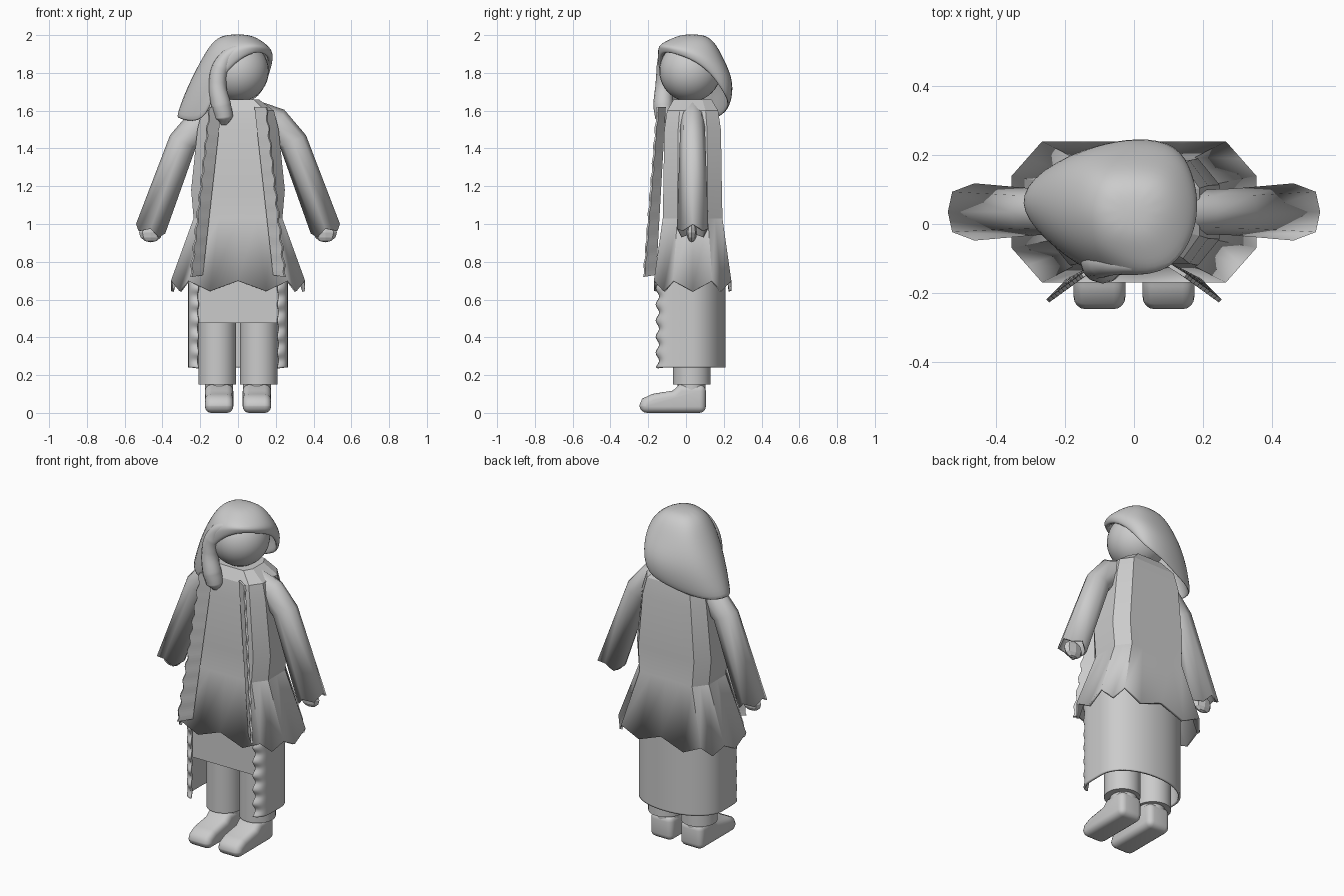
import bpy, bmesh
from math import sin, cos, pi, radians
from mathutils import Vector

if "Cube" in bpy.data.objects:
    bpy.data.objects.remove(bpy.data.objects["Cube"])


def finish(obj, smooth=None):
    bpy.ops.object.select_all(action='DESELECT')
    obj.select_set(True)
    bpy.context.view_layer.objects.active = obj
    if smooth:
        bpy.ops.object.shade_smooth_by_angle(angle=radians(smooth))
    return obj


def loft(name, rings, closed=True, cap_start=False, cap_end=False, smooth=None):
    """Skin a list of equal-length point rings."""
    bm = bmesh.new()
    vs = [[bm.verts.new(p) for p in r] for r in rings]
    n = len(rings[0])
    for a, b in zip(vs, vs[1:]):
        for i in range(n if closed else n - 1):
            j = (i + 1) % n
            bm.faces.new((a[i], a[j], b[j], b[i]))
    if cap_start:
        bm.faces.new(vs[0][::-1])
    if cap_end:
        bm.faces.new(vs[-1])
    bmesh.ops.recalc_face_normals(bm, faces=bm.faces)
    me = bpy.data.meshes.new(name)
    bm.to_mesh(me)
    bm.free()
    obj = bpy.data.objects.new(name, me)
    bpy.context.collection.objects.link(obj)
    return finish(obj, smooth)


def thicken(obj, t, offset=-1):
    m = obj.modifiers.new("thickness", 'SOLIDIFY')
    m.thickness, m.offset = t, offset


def subsurf(obj, levels=2):
    m = obj.modifiers.new("smooth", 'SUBSURF')
    m.levels = m.render_levels = levels


# Head
bpy.ops.mesh.primitive_uv_sphere_add(segments=32, ring_count=20, radius=0.163, location=(0, 0.022, 1.81))
bpy.context.object.name = "head"
finish(bpy.context.object, 60)

# Hair mass: crown, upper, middle and hem rings swept to one shoulder
crown = Vector((-0.005, 0.03, 2.005))
mid = [(.188, .04, 1.92), (.17, .13, 1.89), (.11, .195, 1.87), (0, .205, 1.87),
       (-.1, .195, 1.87), (-.165, .15, 1.88), (-.195, .05, 1.885), (-.17, -.04, 1.895),
       (-.11, -.11, 1.92), (0, -.145, 1.95), (.1, -.145, 1.95), (.165, -.06, 1.94)]
low = [(.192, .05, 1.89), (.175, .15, 1.83), (.13, .24, 1.77), (.02, .265, 1.75),
       (-.12, .24, 1.73), (-.24, .18, 1.73), (-.28, .06, 1.73), (-.24, -.05, 1.74),
       (-.15, -.125, 1.75), (-.09, -.15, 1.9), (.08, -.155, 1.935), (.165, -.065, 1.92)]
hem = [(.185, .05, 1.86), (.165, .15, 1.78), (.125, .23, 1.66), (0, .24, 1.62),
       (-.13, .21, 1.575), (-.29, .16, 1.55), (-.355, .06, 1.57), (-.28, -.04, 1.535),
       (-.17, -.12, 1.54), (-.11, -.145, 1.78), (.07, -.15, 1.915), (.155, -.065, 1.9)]


def toward(f, dz):
    return [crown + Vector(((p[0] - crown.x) * f, (p[1] - crown.y) * f, dz)) for p in mid]


hair = loft("hair", [toward(.3, 0), toward(.68, -.028), mid, low, hem], cap_start=True, smooth=60)
thicken(hair, 0.025)
subsurf(hair)

# Front lock sweeping around the face
cu = bpy.data.curves.new("front_lock", 'CURVE')
cu.dimensions, cu.bevel_depth, cu.bevel_resolution, cu.use_fill_caps = '3D', 0.046, 4, True
path = [(.15, -.05, 1.925, .2), (.11, -.09, 1.928, .35), (.04, -.115, 1.93, .45), (-.04, -.112, 1.9, .75),
        (-.09, -.11, 1.83, 1), (-.108, -.115, 1.74, 1), (-.09, -.12, 1.63, 1.15),
        (-.075, -.115, 1.565, 1.05), (-.075, -.11, 1.525, .3)]
sp = cu.splines.new('BEZIER')
sp.bezier_points.add(len(path) - 1)
for bp, (x, y, z, r) in zip(sp.bezier_points, path):
    bp.co, bp.radius = (x, y, z), r
    bp.handle_left_type = bp.handle_right_type = 'AUTO'
bpy.context.collection.objects.link(bpy.data.objects.new("front_lock", cu))

# Tunic: chamfered-box rings with a zigzag hem (u, v, hem drop)
CY = 0.035
quarter = [(1, 0, 1), (1, .51, 0), (.875, .755, 1), (.75, 1, 0), (.42, 1, 1)]
mirrored = [(-u, v, d) for u, v, d in quarter[::-1]]
half = quarter + [(0, 1, 0)] + mirrored
outline = half + [(-u, -v, d) for u, v, d in half[1:-1]]
tunic_rings = []
for hx, hy, z in [(.355, .205, .7), (.235, .158, 1.03), (.248, .155, 1.18), (.215, .15, 1.5),
                  (.19, .135, 1.6), (.11, .1, 1.66)]:
    drop = .055 if z == .7 else 0
    tunic_rings.append([(u * hx, CY + v * hy, z - d * drop) for u, v, d in outline])
thicken(loft("tunic", tunic_rings, cap_end=True, smooth=17), 0.015)

# Inner garment below the tunic
bpy.ops.mesh.primitive_cube_add(size=1, location=(0, -.015, .68))
bpy.context.object.name = "inner_garment"
bpy.context.object.scale = (.435, .22, .41)

# Open-front skirt: round back, squarer front, wavy front edges
N, rows, end = 64, 60, radians(150)
skirt_rings = []
for r in range(rows + 1):
    z = .24 + .54 * r / rows
    ring = []
    for i in range(N + 1):
        t = -end + 2 * end * i / N
        s, c = sin(t), cos(t)
        e = .95 if c > 0 else .32
        x = .265 * abs(s) ** e * (1 if s > 0 else -1)
        y = .025 + .185 * abs(c) ** e * (1 if c > 0 else -1)
        if i in (0, N):
            x += .006 * sin(z * 2 * pi / .085) * s
        y += .012 * sin(z * 2 * pi / .085) * max(0, -c) ** 2
        ring.append((x, y, z))
    skirt_rings.append(ring)
thicken(loft("skirt", skirt_rings, closed=False, smooth=50), 0.012)

for s, side in ((-1, "left"), (1, "right")):
    # Wavy lapel trim down the tunic front
    rings = []
    for k in range(67):
        f = k / 66
        w = .0045 * sin(f * 2 * pi * 10)
        rings.append([(s * (.09 + .1 * f), -.112 - .05 * f, 1.62 - .89 * f),
                      (s * (.15 + .1 * f + w), -.15 - .073 * f - w * .6, 1.62 - .9 * f)])
    thicken(loft(side + "_lapel", rings, closed=False), 0.012, 0)

    # Sleeve: eight-sided rings given by outer and under points
    rings = []
    for ox, oz, ux, uz, hy, jag in [(.1, 1.655, .1, 1.45, .075, 0), (.245, 1.605, .19, 1.42, .065, 0),
                                    (.36, 1.47, .225, 1.4, .068, 0), (.54, 1.0, .385, .95, .083, .03)]:
        a, b = Vector((ox, CY, oz)), Vector((ux, CY, uz))
        c, d = (a + b) / 2, (a - b) / 2
        ring = []
        for k in range(8):
            p = c + d * cos(k * pi / 4) + Vector((0, hy * sin(k * pi / 4), 0))
            p += Vector((.33, 0, -.94)) * jag * (k % 2)
            ring.append((s * p.x, p.y, p.z))
        rings.append(ring)
    thicken(loft(side + "_sleeve", rings, cap_start=True, smooth=85), 0.01)

    # Hand
    bpy.ops.mesh.primitive_uv_sphere_add(segments=8, ring_count=6, radius=1, location=(s * .462, .03, .955))
    bpy.context.object.name = side + "_hand"
    bpy.context.object.scale = (.062, .028, .052)

    # Trouser leg and ankle
    for name, r, z0, z1, x, y in (("_trouser_leg", .1, .15, .6, .11, .03), ("_ankle", .074, .05, .2, .1, .03)):
        bpy.ops.mesh.primitive_cylinder_add(vertices=32, radius=r, depth=z1 - z0,
                                            location=(s * x, y, (z0 + z1) / 2))
        bpy.context.object.name = side + name
        finish(bpy.context.object, 40)

    # Boot: side profile extruded across and rounded
    prof = [(.105, 0), (.105, .15), (-.035, .15), (-.07, .118), (-.18, .1), (-.232, .075), (-.247, .04), (-.24, 0)]
    boot = loft(side + "_boot", [[(s * .1 + dx, y, z) for y, z in prof] for dx in (-.075, .075)],
                cap_start=True, cap_end=True)
    m = boot.modifiers.new("round", 'BEVEL')
    m.width, m.segments, m.limit_method, m.angle_limit = .034, 4, 'ANGLE', radians(50)
    boot.data.polygons.foreach_set("use_smooth", [True] * len(boot.data.polygons))
